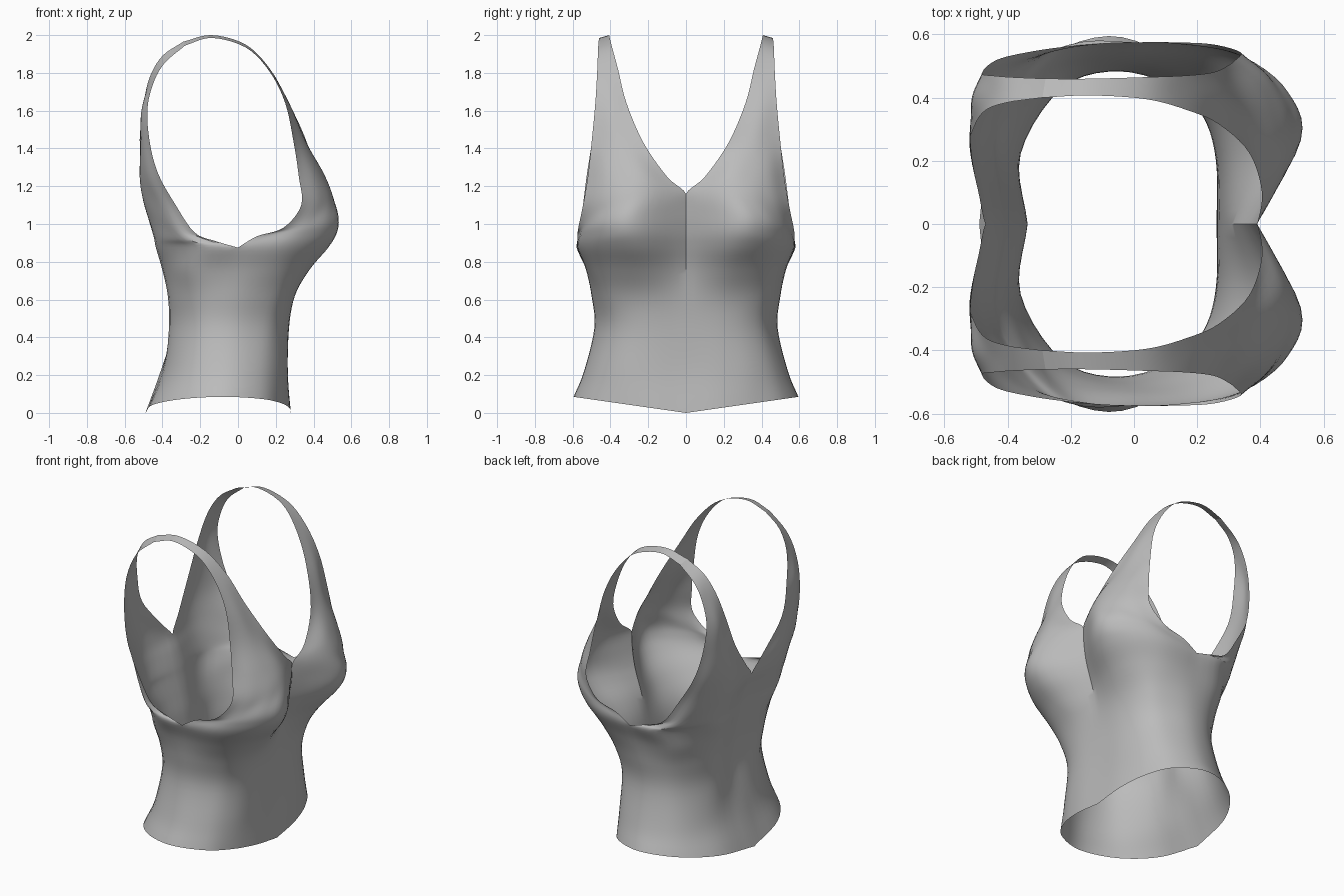
import bpy
import bmesh
import math
from mathutils import Vector

STEPS = 5        # surface steps between neighbouring control points
FRONT_SPANS = 4  # control spans from front centre to side
BACK_SPANS = 3   # control spans from side to back centre

cube = bpy.data.objects.get("Cube")
if cube:
    bpy.data.objects.remove(cube, do_unlink=True)


def spline_at(points, t):
    """Point on a smooth curve running through all points, t from 0 to 1."""
    last = len(points) - 1
    position = t * last
    i = min(int(position), last - 1)
    f = position - i
    b, c = points[i], points[i + 1]
    a = points[i - 1] if i > 0 else b * 2 - c
    d = points[i + 2] if i + 2 <= last else c * 2 - b
    tangent_b, tangent_c = (c - a) / 2, (d - b) / 2
    chord = c - b
    return (b + tangent_b * f
            + (chord * 3 - tangent_b * 2 - tangent_c) * f * f
            + (tangent_b + tangent_c - chord * 2) * f * f * f)


def resample(points, spans):
    count = spans * STEPS
    return [spline_at(points, i / count) for i in range(count + 1)]


def smooth_column(points, knot=None):
    """Run a curve up one column, optionally broken at the underarm."""
    if knot is None:
        return resample(points, len(points) - 1)
    lower, upper = points[:knot + 1], points[knot:]
    return smooth_column(lower) + smooth_column(upper)[1:]


def vectors(row):
    return [Vector(p) for p in row]


# Body rings: height, then plan points from front centre round to back centre
body = [
    (0, [(.28, 0), (.27, .2), (.22, .38), (.12, .52), (-.08, .595),
         (-.3, .51), (-.45, .3), (-.49, 0)]),
    (.22, [(.262, 0), (.26, .2), (.22, .36), (.12, .48), (-.06, .54),
           (-.26, .47), (-.38, .27), (-.41, 0)]),
    (.45, [(.27, 0), (.265, .2), (.22, .34), (.13, .43), (-.05, .485),
           (-.23, .43), (-.36, .22), (-.34, 0)]),
    (.62, [(.29, 0), (.3, .2), (.26, .36), (.17, .45), (-.03, .5),
           (-.23, .45), (-.365, .25), (-.35, 0)]),
    (.76, [(.315, 0), (.38, .22), (.34, .39), (.21, .5), (-.01, .53),
           (-.25, .49), (-.395, .25), (-.375, 0)]),
    (.875, [(.35, 0), (.475, .25), (.42, .43), (.25, .55), (0, .575),
            (-.22, .55), (-.425, .3), (-.4, 0)]),
]

# Front panel rows: neckline edge to armhole edge, rising over the shoulder
front_panel = [
    [(.37, 0, .95), (.52, .26, .96), (.475, .42, .95), (.32, .54, .95), (.1, .575, .935)],
    [(.385, 0, 1.05), (.525, .26, 1.05), (.49, .41, 1.03), (.38, .51, 1.01), (.24, .57, .98)],
    [(.39, 0, 1.16), (.485, .2, 1.17), (.49, .34, 1.15), (.43, .46, 1.12), (.335, .545, 1.1)],
    [(.405, .1, 1.25), (.45, .23, 1.27), (.44, .34, 1.27), (.4, .44, 1.26), (.322, .52, 1.25)],
    [(.365, .225, 1.43), (.355, .37, 1.43), (.295, .5, 1.43)],
    [(.27, .315, 1.64), (.27, .4, 1.64), (.25, .48, 1.64)],
    [(.17, .36, 1.82), (.165, .47, 1.81)],
    [(.04, .395, 1.95), (.04, .465, 1.935)],
    [(-.14, .407, 2), (-.14, .46, 1.985)],
    [(-.29, .4, 1.965), (-.28, .46, 1.945)],
]

# Back panel rows: armhole edge to back neckline, rising to meet the strap
back_panel = [
    [(-.12, .57, .91), (-.29, .53, .92), (-.44, .3, .93), (-.415, 0, .94)],
    [(-.23, .56, .955), (-.36, .49, .99), (-.47, .27, 1.02), (-.44, 0, 1.03)],
    [(-.33, .545, 1.1), (-.42, .46, 1.11), (-.5, .26, 1.12), (-.47, 0, 1.117)],
    [(-.42, .525, 1.26), (-.48, .43, 1.25), (-.52, .26, 1.24), (-.49, .09, 1.22)],
    [(-.465, .5, 1.42), (-.51, .39, 1.42), (-.52, .24, 1.41)],
    [(-.48, .475, 1.6), (-.51, .4, 1.6), (-.505, .31, 1.6)],
    [(-.45, .47, 1.74), (-.47, .36, 1.77)],
    [(-.39, .465, 1.85), (-.4, .385, 1.89)],
    [(-.28, .46, 1.945), (-.29, .4, 1.965)],
]

# Full half rings, with the hem rising towards the sides
rings = []
for height, plan in body:
    hem_rise = .143 if height == 0 else 0
    points = [Vector((x, y, height + hem_rise * y)) for x, y in plan]
    rings.append(resample(points, FRONT_SPANS + BACK_SPANS))

side = FRONT_SPANS * STEPS
underarm = len(rings) - 1


def panel_grid(lower_rows, upper_rows, spans, side_column):
    """Join body rows and panel rows into columns of smooth points."""
    rows = lower_rows + [resample(vectors(r), spans) for r in upper_rows]
    columns = []
    for c in range(spans * STEPS + 1):
        knot = underarm if c == side_column else None
        columns.append(smooth_column([row[c] for row in rows], knot))
    return columns


grids = [
    panel_grid([r[:side + 1] for r in rings], front_panel, FRONT_SPANS, side),
    panel_grid([r[side:] for r in rings], back_panel, BACK_SPANS, 0),
]

# Cloth sheet, built on both sides of the centre line
bm = bmesh.new()
for sign in (1, -1):
    for columns in grids:
        verts = [[bm.verts.new((p.x, sign * max(p.y, 0), max(p.z, 0))) for p in column]
                 for column in columns]
        for left, right in zip(verts, verts[1:]):
            for r in range(len(left) - 1):
                quad = [left[r], right[r], right[r + 1], left[r + 1]]
                bm.faces.new(quad if sign > 0 else quad[::-1])
bmesh.ops.remove_doubles(bm, verts=bm.verts, dist=.0008)

mesh = bpy.data.meshes.new("tank_top")
bm.to_mesh(mesh)
bm.free()
top = bpy.data.objects.new("tank_top", mesh)
bpy.context.scene.collection.objects.link(top)

# Plain grey cloth
cloth = bpy.data.materials.new("grey_cloth")
cloth.use_nodes = True
grey = (.5, .5, .5, 1)
cloth.diffuse_color = grey
for node in cloth.node_tree.nodes:
    if node.type == 'BSDF_PRINCIPLED':
        node.inputs["Base Color"].default_value = grey
mesh.materials.append(cloth)

# Smooth shading, keeping the centre crease sharp
bpy.ops.object.select_all(action='DESELECT')
top.select_set(True)
bpy.context.view_layer.objects.active = top
bpy.ops.object.shade_smooth_by_angle(angle=math.radians(30))
